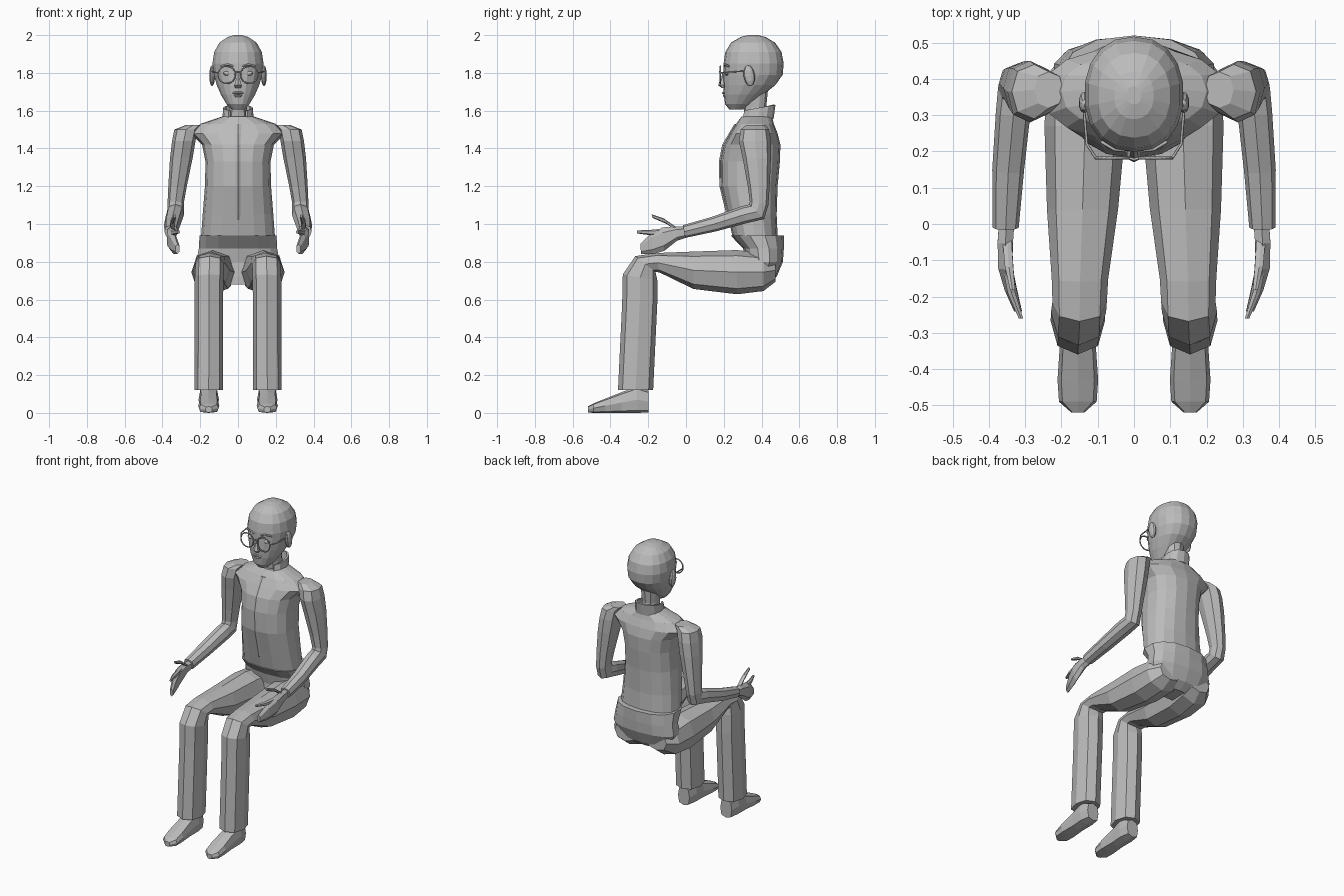
import bpy
import bmesh
from math import cos, sin, radians, copysign
from mathutils import Matrix, Vector

default_cube = bpy.data.objects.get("Cube")
if default_cube:
    bpy.data.objects.remove(default_cube, do_unlink=True)

# One plain grey for the whole figure
grey = bpy.data.materials.new("plain_grey")
grey.use_nodes = True
grey.diffuse_color = (0.5, 0.5, 0.5, 1)
grey.node_tree.nodes["Principled BSDF"].inputs["Base Color"].default_value = grey.diffuse_color


def finish(name, bm, mirrored=False):
    """Turn a bmesh into a named object, optionally mirrored across x."""
    bmesh.ops.recalc_face_normals(bm, faces=bm.faces)
    mesh = bpy.data.meshes.new(name)
    bm.to_mesh(mesh)
    bm.free()
    mesh.materials.append(grey)
    obj = bpy.data.objects.new(name, mesh)
    bpy.context.collection.objects.link(obj)
    if mirrored:
        mirror = obj.modifiers.new("mirror", 'MIRROR')
        mirror.use_mirror_merge = False
    return obj


def power(value, exponent):
    return copysign(abs(value) ** exponent, value)


def loft(name, rings, sides=8, tilt=0, boxy=0.85, mirrored=False, opening=0):
    """Skin rings of (x, y, z, half width, half depth, optional tilt).
    Tilt turns the depth axis from facing forward to facing up.
    An opening, in degrees, leaves a gap at the front and no caps."""
    bm = bmesh.new()
    loops = []
    for x, y, z, width, depth, *own_tilt in rings:
        turn = radians(own_tilt[0] if own_tilt else tilt)
        across = Vector((width, 0, 0))
        forward = Vector((0, -cos(turn), sin(turn))) * depth
        loop = []
        for i in range(sides + bool(opening)):
            angle = radians(90 + opening / 2 + (360 - opening) * i / sides)
            offset = across * power(cos(angle), boxy) + forward * power(sin(angle), boxy)
            loop.append(bm.verts.new(Vector((x, y, z)) + offset))
        loops.append(loop)
    for low, high in zip(loops, loops[1:]):
        for i in range(sides):
            j = i + 1 if opening else (i + 1) % sides
            bm.faces.new((low[i], low[j], high[j], high[i]))
    if not opening:
        bm.faces.new(loops[0])
        bm.faces.new(loops[-1])
    return finish(name, bm, mirrored)


def blob(name, centre, size, mirrored=False, lean=0):
    """A low-poly ellipsoid, leaning about the x axis."""
    bm = bmesh.new()
    place = (Matrix.Translation(centre) @ Matrix.Rotation(radians(lean), 4, 'X')
             @ Matrix.Diagonal((*size, 1)))
    bmesh.ops.create_uvsphere(bm, u_segments=10, v_segments=6, radius=1, matrix=place)
    return finish(name, bm, mirrored)


def rod(name, points, radius, mirrored=False):
    """A thin bar following a few points, as a bevelled curve turned to mesh."""
    curve = bpy.data.curves.new(name, 'CURVE')
    curve.dimensions = '3D'
    curve.bevel_depth = radius
    curve.bevel_resolution = 1
    curve.use_fill_caps = True
    spline = curve.splines.new('POLY')
    spline.points.add(len(points) - 1)
    for target, point in zip(spline.points, points):
        target.co = (*point, 1)
    obj = bpy.data.objects.new(name, curve)
    bpy.context.collection.objects.link(obj)
    curve.materials.append(grey)
    if mirrored:
        obj.modifiers.new("mirror", 'MIRROR')
    return obj


# Jacket body, hem to neck
loft("jacket_body", [
    (0, .365, .94, .195, .12),
    (0, .35, 1.05, .187, .13),
    (0, .335, 1.2, .175, .15),
    (0, .34, 1.33, .172, .157),
    (0, .35, 1.42, .19, .15),
    (0, .36, 1.48, .25, .125),
    (0, .365, 1.53, .2, .1),
    (0, .375, 1.57, .08, .08),
], sides=16)

# Front fastening strip, a little proud of the jacket
loft("jacket_zip", [
    (0, .225, 1.02, .008, .008),
    (0, .219, 1.06, .014, .008),
    (0, .185, 1.2, .012, .008),
    (0, .182, 1.33, .012, .008),
    (0, .2, 1.42, .012, .008),
    (0, .235, 1.48, .016, .008),
    (0, .265, 1.53, .02, .008),
], sides=4, boxy=.5)

# Standing collar, open at the throat
collar = loft("collar", [
    (0, .37, 1.54, .085, .095),
    (0, .385, 1.615, .078, .09),
], sides=10, tilt=-10, opening=70)
collar.modifiers.new("thickness", 'SOLIDIFY').thickness = .012

# Sleeves with shoulder caps, bent at the elbow
loft("sleeves", [
    (.235, .37, 1.525, .04, .05),
    (.275, .365, 1.5, .062, .075),
    (.287, .365, 1.44, .062, .085),
    (.3, .375, 1.35, .06, .075),
    (.32, .385, 1.2, .049, .058),
    (.33, .387, 1.11, .043, .05, 10),
    (.33, .375, 1.065, .045, .055, 45),
    (.333, .31, 1.05, .048, .047, 75),
    (.347, .15, 1, .044, .04, 75),
    (.354, -.01, .96, .036, .034, 80),
], mirrored=True)

# Hands: curled palm and fingers, forefinger, thumb
loft("hands", [
    (.35, .02, .96, .024, .026),
    (.355, -.05, .95, .024, .038),
    (.355, -.12, .92, .022, .062),
    (.34, -.18, .895, .019, .055),
    (.32, -.24, .868, .012, .026),
], sides=6, tilt=85, mirrored=True)
loft("forefingers", [
    (.354, -.1, .955, .014, .022),
    (.338, -.19, .955, .012, .014),
    (.312, -.26, .958, .007, .008),
], sides=6, tilt=90, mirrored=True)
loft("thumbs", [
    (.35, -.04, .965, .014, .02, 60),
    (.345, -.11, 1.015, .013, .018, 60),
    (.335, -.18, 1.042, .008, .01, 75),
], sides=6, mirrored=True)

# Trousers: waist and seat
loft("trouser_waist", [
    (0, .378, .94, .208, .142),
    (0, .41, .87, .212, .108),
    (0, .415, .8, .225, .098),
    (0, .395, .72, .19, .085),
    (0, .37, .68, .1, .06),
], sides=14)

# Trouser legs, seat to knee to cuff
loft("trouser_legs", [
    (.115, .475, .755, .075, .06, 90),
    (.125, .41, .745, .115, .1, 90),
    (.135, .27, .745, .112, .117, 90),
    (.142, .04, .755, .098, .099, 90),
    (.149, -.15, .795, .078, .052, 80),
    (.15, -.215, .788, .075, .068, 38),
    (.153, -.243, .717, .076, .093, 10),
    (.154, -.245, .58, .075, .093),
    (.155, -.267, .12, .075, .093),
], mirrored=True)

# Shoes
loft("shoes", [
    (.155, -.198, .06, .042, .058),
    (.155, -.26, .07, .054, .07),
    (.155, -.34, .055, .05, .055),
    (.155, -.43, .037, .056, .037),
    (.155, -.49, .025, .052, .025),
    (.155, -.52, .018, .018, .016),
], tilt=90, boxy=.6, mirrored=True)

# Neck and head
loft("neck", [
    (0, .375, 1.53, .056, .06),
    (0, .365, 1.62, .05, .06),
    (0, .365, 1.72, .055, .07),
], sides=10)
loft("head", [
    (0, .265, 1.605, .032, .035),
    (0, .28, 1.635, .062, .073),
    (0, .305, 1.685, .092, .105),
    (0, .335, 1.735, .114, .138),
    (0, .355, 1.79, .13, .157),
    (0, .358, 1.85, .137, .159),
    (0, .357, 1.91, .128, .149),
    (0, .355, 1.96, .1, .117),
    (0, .355, 1.99, .055, .066),
    (0, .355, 2, .02, .025),
], sides=18, boxy=.9)

# Facial features
loft("nose", [
    (0, .208, 1.81, .009, .01),
    (0, .197, 1.76, .013, .018),
    (0, .193, 1.735, .022, .023),
    (0, .203, 1.72, .016, .014),
], sides=6)
blob("upper_lip", (0, .205, 1.694, ), (.032, .014, .008))
blob("lower_lip", (0, .209, 1.679), (.025, .014, .009))
blob("eyes", (.055, .217, 1.797), (.026, .013, .012), mirrored=True)
blob("ears", (.137, .335, 1.785), (.016, .03, .056), mirrored=True, lean=8)
rod("eyebrows", [(.025, .203, 1.835), (.055, .206, 1.845), (.09, .227, 1.835)], .005, mirrored=True)

# Round spectacles
rim = [(.06 + .046 * cos(radians(a)), .182, 1.79 + .046 * sin(radians(a)))
       for a in range(0, 361, 20)]
rod("spectacle_rims", rim, .004, mirrored=True)
rod("spectacle_bridge", [(-.015, .182, 1.8), (0, .178, 1.806), (.015, .182, 1.8)], .004)
rod("spectacle_arms", [(.105, .182, 1.8), (.13, .22, 1.805), (.14, .34, 1.81)], .004, mirrored=True)
